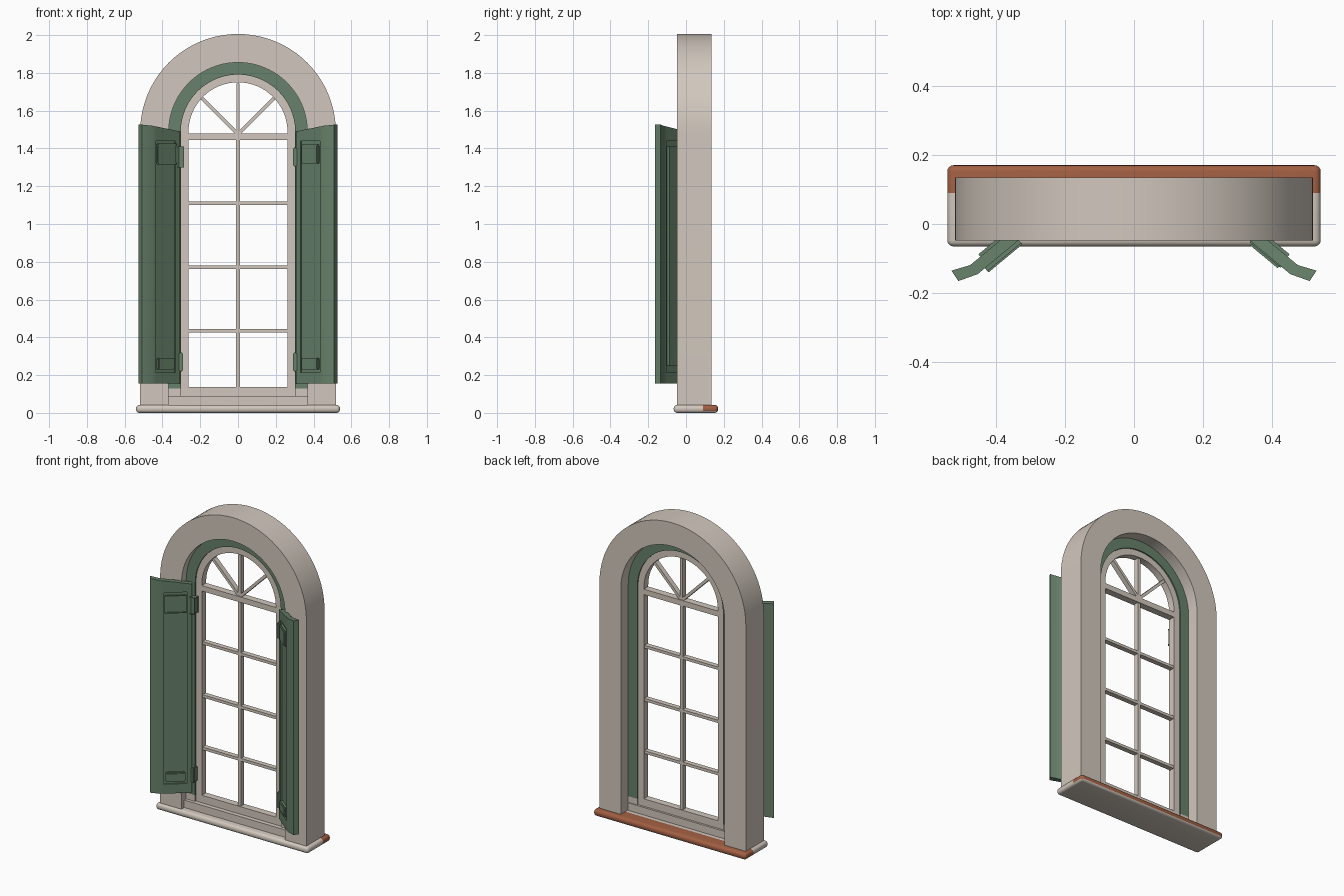
import bpy, bmesh, math
from mathutils import Vector

if "Cube" in bpy.data.objects:
    bpy.data.objects.remove(bpy.data.objects["Cube"])


def material(name, rgb):
    m = bpy.data.materials.new(name)
    m.diffuse_color = (*rgb, 1)
    m.use_nodes = True
    m.node_tree.nodes["Principled BSDF"].inputs["Base Color"].default_value = m.diffuse_color
    return m


STONE = material("pale stone", (0.64, 0.575, 0.51))
GREEN = material("shutter green", (0.135, 0.22, 0.145))
BROWN = material("terracotta", (0.36, 0.115, 0.055))


def make(name, bm, *mats):
    bmesh.ops.recalc_face_normals(bm, faces=bm.faces)
    me = bpy.data.meshes.new(name)
    bm.to_mesh(me)
    bm.free()
    ob = bpy.data.objects.new(name, me)
    bpy.context.collection.objects.link(ob)
    for m in mats:
        me.materials.append(m)
    bpy.ops.object.select_all(action='DESELECT')
    ob.select_set(True)
    bpy.context.view_layer.objects.active = ob
    bpy.ops.object.shade_smooth_by_angle(angle=math.radians(30))
    return ob


def add_box(bm, x0, x1, y0, y1, z0, z1, fn=None):
    vs = bmesh.ops.create_cube(bm, size=1)["verts"]
    for v in vs:
        v.co = Vector((x1 if v.co.x > 0 else x0, y1 if v.co.y > 0 else y0, z1 if v.co.z > 0 else z0))
        if fn:
            v.co = fn(v.co)
    return vs


SPRING = 1.488


def add_arch(bm, ro, ri, y0, y1, zb, n=40):
    """Upside-down U band: straight legs with a half-round head."""
    def path(r):
        arc = [(r * math.cos(math.pi * i / n), SPRING + r * math.sin(math.pi * i / n)) for i in range(n + 1)]
        return [(r, zb)] + arc + [(-r, zb)]
    rings = []
    for (ox, oz), (ix, iz) in zip(path(ro), path(ri)):
        rings.append([bm.verts.new(p) for p in
                      ((ox, y0, oz), (ix, y0, iz), (ix, y1, iz), (ox, y1, oz))])
    for a, b in zip(rings, rings[1:]):
        for k in range(4):
            bm.faces.new((a[k], a[(k + 1) % 4], b[(k + 1) % 4], b[k]))
    bm.faces.new(rings[0])
    bm.faces.new(rings[-1])


# Stone surround
bm = bmesh.new()
add_arch(bm, 0.518, 0.367, -0.048, 0.135, 0.03)
make("stone_surround", bm, STONE)

# Green fixed frame, with a pale threshold and foot blocks
bm = bmesh.new()
add_arch(bm, 0.37, 0.303, 0.0, 0.06, 0.13)
make("green_frame", bm, GREEN)
bm = bmesh.new()
add_box(bm, -0.37, 0.37, -0.02, 0.065, 0.03, 0.09)
for s in (-1, 1):
    add_box(bm, s * 0.303, s * 0.37, 0.0, 0.06, 0.08, 0.13)
make("threshold", bm, STONE)

# Sash frame with bars
bm = bmesh.new()
add_arch(bm, 0.305, 0.262, 0.008, 0.052, 0.09)
add_box(bm, -0.28, 0.28, 0.008, 0.052, 0.09, 0.138)
add_box(bm, -0.28, 0.28, 0.008, 0.052, 1.445, 1.48)
make("sash_frame", bm, STONE)
bm = bmesh.new()
for z in (0.435, 0.77, 1.11):
    add_box(bm, -0.27, 0.27, 0.015, 0.047, z - 0.009, z + 0.009)
add_box(bm, -0.01, 0.01, 0.015, 0.047, 0.12, 1.46)
for deg in (45, 90, 135):
    a = math.radians(deg)
    add_box(bm, 0, 0.27, 0.015, 0.047, -0.009, 0.009,
            lambda c: Vector((c.x * math.cos(a) - c.z * math.sin(a), c.y,
                              1.475 + c.x * math.sin(a) + c.z * math.cos(a))))
make("glazing_bars", bm, STONE)

# Rounded sill, terracotta along the back
bm = bmesh.new()
add_box(bm, -0.54, 0.54, -0.065, 0.17, 0.0, 0.042)
bmesh.ops.bevel(bm, geom=bm.edges[:], offset=0.018, segments=4, profile=0.5, affect='EDGES')
bmesh.ops.bisect_plane(bm, geom=bm.verts[:] + bm.edges[:] + bm.faces[:],
                       plane_co=(0, 0.09, 0), plane_no=(0, 1, 0))
bm.normal_update()
for f in bm.faces:
    if f.calc_center_median().y > 0.09 and f.normal.z > -0.5:
        f.material_index = 1
make("sill", bm, STONE, BROWN)

# Shutters: u runs out from the hinge, v is the thickness direction
HINGE = Vector((0.318, -0.012))
U = Vector((0.145, -0.12)).normalized()
V = Vector((-U.y, U.x))
Z0, LEN = 0.155, 0.188


def shutter(side, label):
    def place(c):
        p = HINGE + U * c.x + V * c.y
        z = c.z + (c.x * 0.16 if c.z > 1.48 else 0)
        return Vector((side * p.x, p.y, z))

    # frame with the outer stile flaring sideways at its tip
    bm = bmesh.new()
    add_box(bm, 0, 0.03, -0.017, 0.017, Z0, 1.49, place)
    add_box(bm, 0.03, 0.165, -0.017, 0.017, Z0, 0.215, place)
    add_box(bm, 0.03, 0.165, -0.017, 0.017, 1.44, 1.49, place)
    inner = [HINGE + U * 0.165 + V * s * 0.017 for s in (-1, 1)]
    bend = [HINGE + U * LEN + V * s * 0.017 for s in (-1, 1)]
    tip = [Vector((0.508, -0.165)), Vector((0.528, -0.135))]
    tops = (1.516, 1.52, 1.526)
    rings = []
    for (a, b), zt in zip((inner, bend, tip), tops):
        rings.append([bm.verts.new((side * p.x, p.y, z))
                      for p, z in ((a, Z0), (b, Z0), (b, zt), (a, zt))])
    for a, b in zip(rings, rings[1:]):
        for k in range(4):
            bm.faces.new((a[k], a[(k + 1) % 4], b[(k + 1) % 4], b[k]))
    bm.faces.new(rings[0])
    bm.faces.new(rings[-1])
    make(label + "_shutter_frame", bm, GREEN)

    # recessed panel, battens on the front and a raised board on the back
    bm = bmesh.new()
    add_box(bm, 0.025, 0.17, -0.008, 0.01, 0.2, 1.45, place)
    add_box(bm, 0.04, 0.15, 0.005, 0.026, 0.25, 1.41, place)
    make(label + "_shutter_panel", bm, GREEN)
    bm = bmesh.new()
    for za, zb in ((0.23, 0.29), (1.32, 1.42)):
        add_box(bm, 0.04, 0.155, -0.027, 0, za, zb, place)
    bmesh.ops.bevel(bm, geom=bm.edges[:], offset=0.006, segments=2, affect='EDGES')
    make(label + "_shutter_battens", bm, GREEN)

    # hinges
    bm = bmesh.new()
    for zc in (0.27, 1.355):
        add_box(bm, side * 0.292, side * 0.33, -0.03, 0.01, zc - 0.05, zc + 0.05)
    bmesh.ops.bevel(bm, geom=bm.edges[:], offset=0.005, segments=2, affect='EDGES')
    make(label + "_hinges", bm, GREEN)


shutter(1, "right")
shutter(-1, "left")
